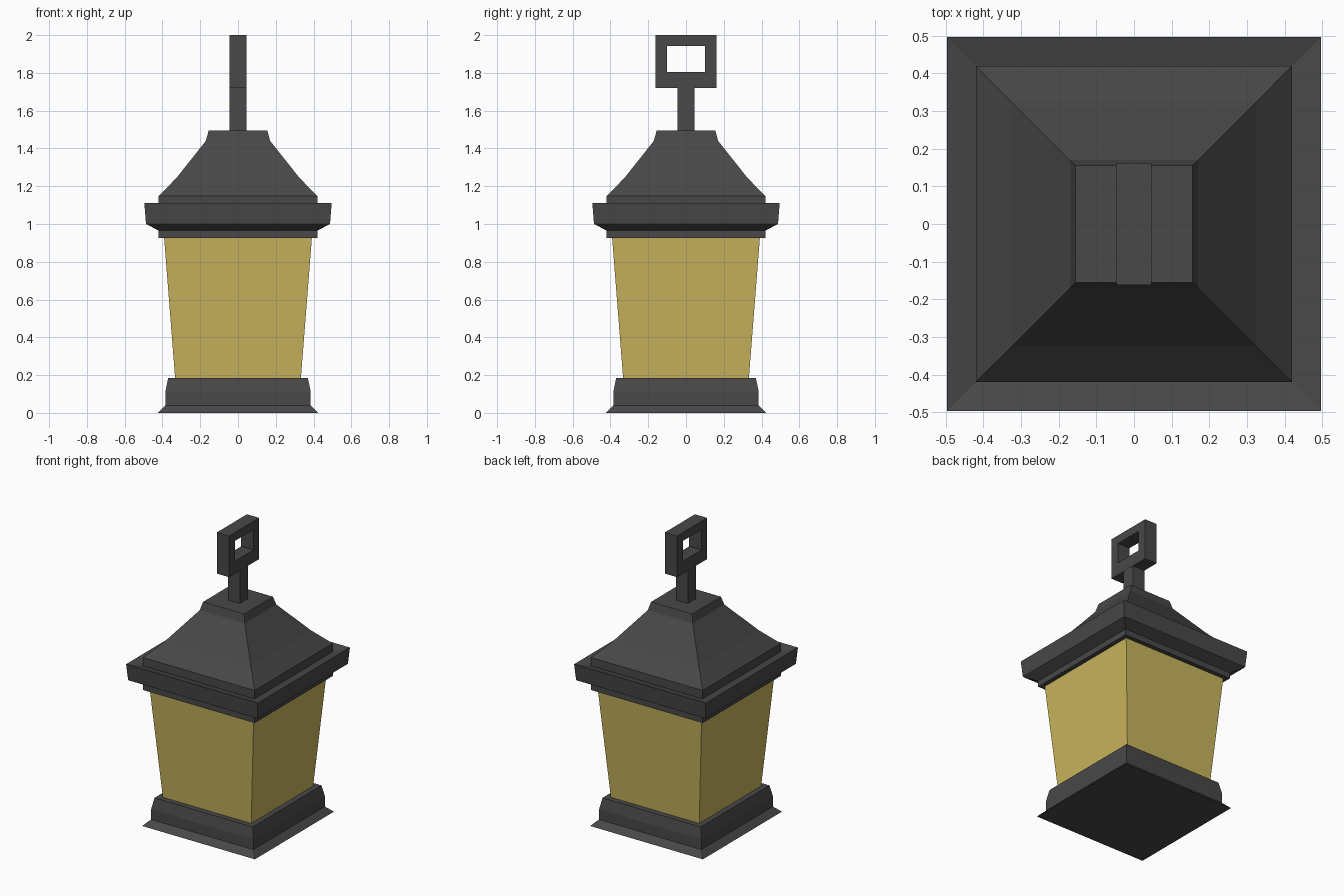
import bpy, bmesh

if "Cube" in bpy.data.objects:
    bpy.data.objects.remove(bpy.data.objects["Cube"])


def material(name, color):
    m = bpy.data.materials.new(name)
    m.diffuse_color = color
    m.use_nodes = True
    m.node_tree.nodes["Principled BSDF"].inputs["Base Color"].default_value = m.diffuse_color
    return m


iron = material("dark_iron", (0.065, 0.065, 0.065, 1))
amber = material("amber_glass", (0.58, 0.46, 0.11, 1))


def loft(name, rings, mat, closed=False):
    """Skin a list of four-point rings; cap the ends unless it closes on itself."""
    bm = bmesh.new()
    loops = [[bm.verts.new(p) for p in ring] for ring in rings]
    pairs = list(zip(loops, loops[1:]))
    if closed:
        pairs.append((loops[-1], loops[0]))
    else:
        bm.faces.new(loops[0])
        bm.faces.new(loops[-1])
    for a, b in pairs:
        for i in range(4):
            j = (i + 1) % 4
            bm.faces.new((a[i], a[j], b[j], b[i]))
    bmesh.ops.recalc_face_normals(bm, faces=bm.faces)
    mesh = bpy.data.meshes.new(name)
    bm.to_mesh(mesh)
    bm.free()
    mesh.materials.append(mat)
    obj = bpy.data.objects.new(name, mesh)
    bpy.context.collection.objects.link(obj)
    return obj


def square_profile(name, profile, mat):
    """Sweep a (half width, height) profile around a square."""
    rings = [[(-r, -r, z), (r, -r, z), (r, r, z), (-r, r, z)] for r, z in profile]
    return loft(name, rings, mat)


# Stepped base
square_profile("base", [(0.425, 0), (0.385, 0.04), (0.385, 0.11), (0.37, 0.185)], iron)

# Tapered glass body
square_profile("glass", [(0.333, 0.185), (0.391, 0.925)], amber)

# Collar, gutter rim and curved roof
square_profile("roof", [
    (0.42, 0.925), (0.42, 0.965), (0.487, 1.0), (0.496, 1.11),
    (0.42, 1.09), (0.42, 1.147), (0.325, 1.245), (0.17, 1.44), (0.155, 1.495),
], iron)

# Handle stem
square_profile("handle_stem", [(0.045, 1.495), (0.045, 1.72)], iron)


# Rectangular handle ring
def frame(x, y, z0, z1):
    return [(x, -y, z0), (x, y, z0), (x, y, z1), (x, -y, z1)]


w = 0.046
outer, inner = (0.162, 1.72, 2.0), (0.1, 1.805, 1.943)
loft("handle_ring", [frame(-w, *outer), frame(w, *outer),
                     frame(w, *inner), frame(-w, *inner)], iron, closed=True)
